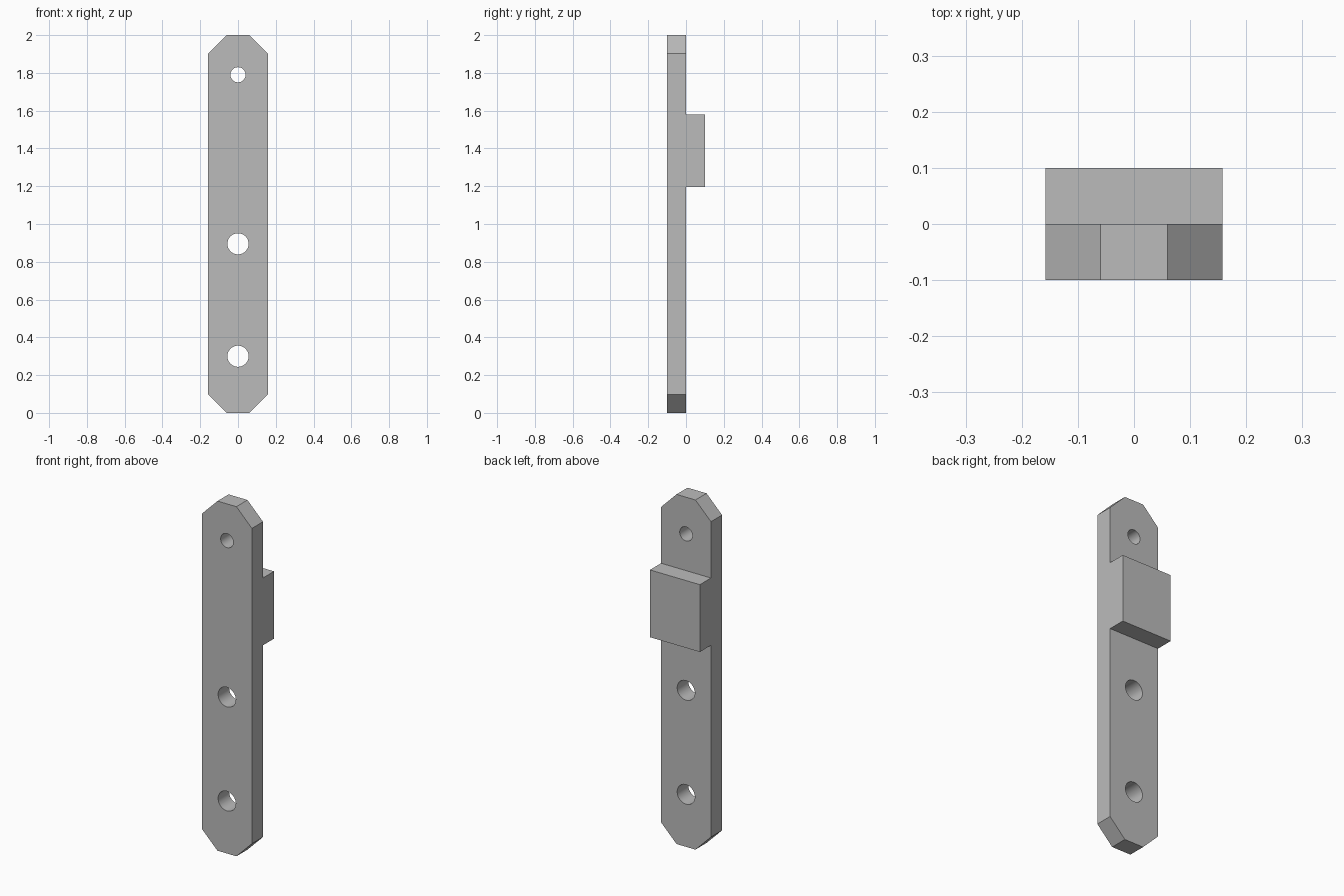
import bpy
import bmesh
import math
from mathutils import Matrix

old = bpy.data.objects.get("Cube")
if old:
    bpy.data.objects.remove(old, do_unlink=True)

HALF_W, TIP, CHAMFER, DEPTH, HEIGHT = 0.158, 0.06, 0.098, 0.1, 2.0

# Single plain grey
grey = bpy.data.materials.new("plain_grey")
grey.use_nodes = True
colour = (0.5, 0.5, 0.5, 1)
grey.diffuse_color = colour
grey.node_tree.nodes["Principled BSDF"].inputs["Base Color"].default_value = colour


def make_object(name, bm):
    bmesh.ops.recalc_face_normals(bm, faces=bm.faces)
    mesh = bpy.data.meshes.new(name)
    bm.to_mesh(mesh)
    bm.free()
    mesh.materials.append(grey)
    obj = bpy.data.objects.new(name, mesh)
    bpy.context.collection.objects.link(obj)
    return obj


def prism(name, outline, y0, y1):
    """Extrude an x-z outline from y0 to y1."""
    bm = bmesh.new()
    face = bm.faces.new([bm.verts.new((x, y0, z)) for x, z in outline])
    new = bmesh.ops.extrude_face_region(bm, geom=[face])["geom"]
    verts = [v for v in new if isinstance(v, bmesh.types.BMVert)]
    bmesh.ops.translate(bm, vec=(0, y1 - y0, 0), verts=verts)
    return make_object(name, bm)


def apply_boolean(target, tool, operation):
    mod = target.modifiers.new(operation.lower(), "BOOLEAN")
    mod.operation = operation
    mod.solver = "EXACT"
    mod.object = tool
    bpy.context.view_layer.objects.active = target
    bpy.ops.object.modifier_apply(modifier=mod.name)
    bpy.data.objects.remove(tool, do_unlink=True)


# Long plate with clipped corners
right_edge = [(TIP, 0), (HALF_W, CHAMFER), (HALF_W, HEIGHT - CHAMFER), (TIP, HEIGHT)]
left_edge = [(-x, z) for x, z in reversed(right_edge)]
plate = prism("mounting_plate", right_edge + left_edge, -DEPTH, 0)

# Raised block on the back, sunk into the plate so the sides stay flush
low, high = 1.195, 1.58
block = prism("back_block", [(-HALF_W, low), (HALF_W, low), (HALF_W, high), (-HALF_W, high)],
              -DEPTH / 2, DEPTH)
apply_boolean(plate, block, "UNION")

# Through holes
for z, radius in ((1.79, 0.04), (0.895, 0.056), (0.3, 0.056)):
    bm = bmesh.new()
    bmesh.ops.create_cone(bm, cap_ends=True, segments=48, radius1=radius, radius2=radius,
                          depth=0.5, matrix=Matrix.Translation((0, 0, z))
                          @ Matrix.Rotation(math.pi / 2, 4, "X"))
    cutter = make_object("hole_cutter", bm)
    cutter.hide_render = True
    apply_boolean(plate, cutter, "DIFFERENCE")

# Smooth hole walls, crisp edges elsewhere
bpy.ops.object.select_all(action="DESELECT")
plate.select_set(True)
bpy.context.view_layer.objects.active = plate
bpy.ops.object.shade_smooth_by_angle(angle=math.radians(30))
